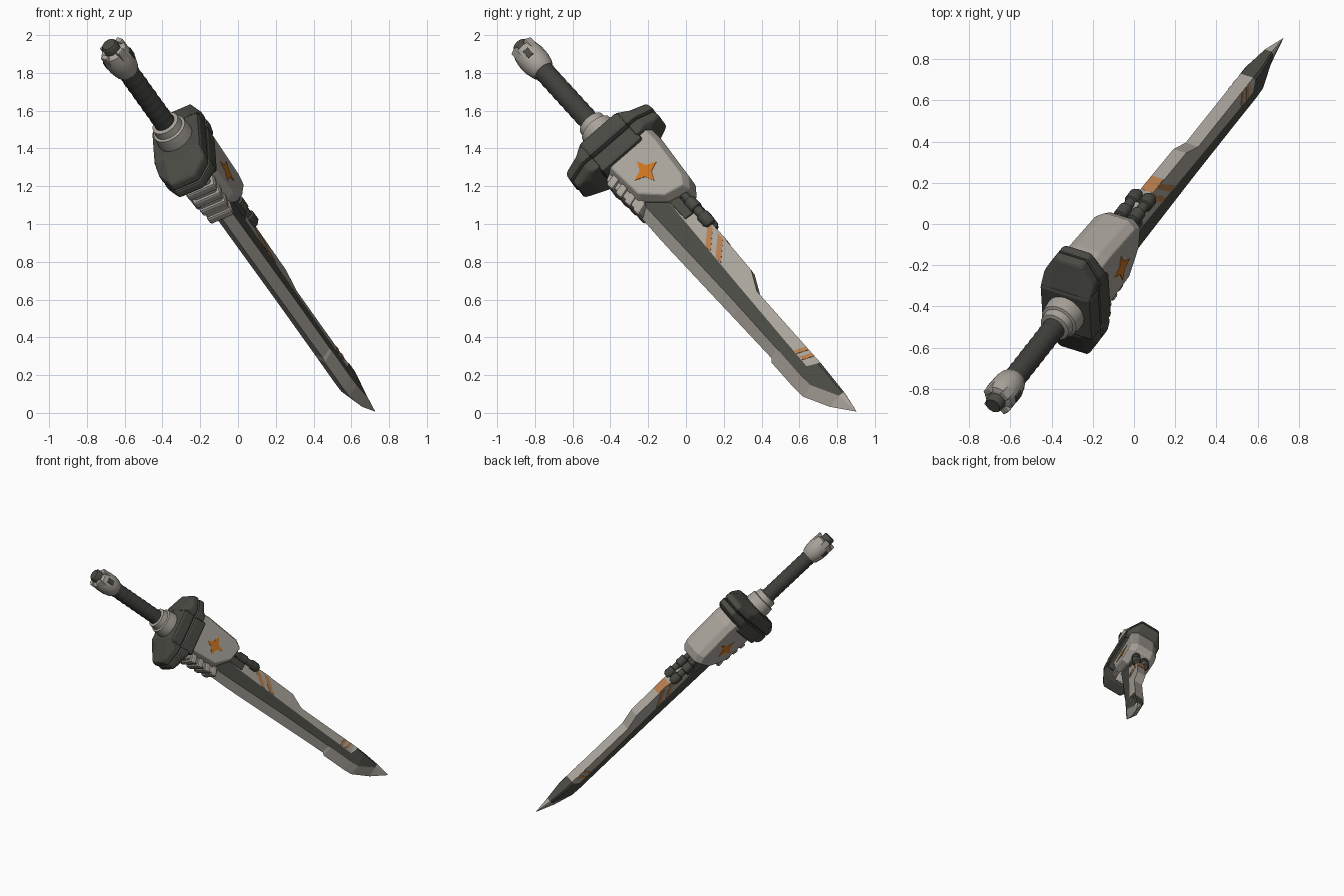
import bpy, bmesh, math
from mathutils import Vector, Matrix

cube = bpy.data.objects.get("Cube")
if cube:
    bpy.data.objects.remove(cube)

# Sword frame: u runs pommel to tip, v towards the spine, n out of the flat
A = Vector((0.469, 0.597, -0.654)).normalized()
W = Vector((-0.048, 0.753, 0.655))
W = (W - A * W.dot(A)).normalized()
N = A.cross(W)
FRAME = Matrix((A, W, N)).transposed().to_4x4()
FRAME.translation = (-0.353, -0.46, 1.488)


def material(name, rgb):
    m = bpy.data.materials.new(name)
    m.use_nodes = True
    m.diffuse_color = (*rgb, 1)
    m.node_tree.nodes["Principled BSDF"].inputs["Base Color"].default_value = (*rgb, 1)
    return m


LIGHT = material("warm_grey", (0.39, 0.36, 0.32))
DARK = material("dark_grey", (0.066, 0.068, 0.056))
GRIP = material("grip_grey", (0.05, 0.05, 0.045))
ORANGE = material("orange", (0.6, 0.17, 0.012))
FADED = material("faded_orange", (0.46, 0.2, 0.07))


def finish(name, bm, mats, bevel=0, smooth=False):
    bmesh.ops.recalc_face_normals(bm, faces=bm.faces)
    bm.transform(FRAME)
    mesh = bpy.data.meshes.new(name)
    bm.to_mesh(mesh)
    bm.free()
    for m in mats:
        mesh.materials.append(m)
    ob = bpy.data.objects.new(name, mesh)
    bpy.context.collection.objects.link(ob)
    if bevel:
        mod = ob.modifiers.new("bevel", "BEVEL")
        mod.width = bevel
        mod.segments = 2
    if smooth:
        bpy.ops.object.select_all(action="DESELECT")
        ob.select_set(True)
        bpy.context.view_layer.objects.active = ob
        bpy.ops.object.shade_smooth_by_angle(angle=math.radians(35))


def loft(bm, rings):
    rows = [[bm.verts.new(p) for p in ring] for ring in rings]
    k = len(rows[0])
    for a, b in zip(rows, rows[1:]):
        for i in range(k):
            bm.faces.new((a[i], a[(i + 1) % k], b[(i + 1) % k], b[i]))
    bm.faces.new(rows[0])
    bm.faces.new(rows[-1])


def slab(name, layers, mat, bevel=0):
    """Loft (u, v) outlines stacked along n."""
    bm = bmesh.new()
    loft(bm, [[(u, v, n) for u, v in pts] for pts, n in layers])
    finish(name, bm, [mat], bevel)


def box(name, u0, u1, v0, v1, half, mat, bevel=0):
    pts = [(u0, v0), (u1, v0), (u1, v1), (u0, v1)]
    slab(name, [(pts, -half), (pts, half)], mat, bevel)


def lathe(name, profile, mat, v=0, n=0, sides=24):
    bm = bmesh.new()
    angles = [math.tau * i / sides for i in range(sides)]
    loft(bm, [[(u, v + r * math.cos(t), n + r * math.sin(t)) for t in angles] for u, r in profile])
    finish(name, bm, [mat], smooth=True)


def plates(name, pts, height, mat):
    """Thin painted plate on both flats; height gives n from v."""
    bm = bmesh.new()
    for side in (1, -1):
        loft(bm, [[(u, v, side * (height(v) + d)) for u, v in pts] for d in (-0.003, 0.002)])
    finish(name, bm, [mat])


# Blade: stations of u, then v of edge, panel bottom, panel top, spine
stations = [
    (0.45, -0.14, -0.088, 0.03, 0.06), (0.72, -0.145, -0.086, 0.015, 0.07),
    (0.80, -0.145, -0.085, 0.012, 0.115), (1.24, -0.14, -0.08, -0.006, 0.10),
    (1.36, -0.138, -0.08, -0.01, 0.046), (1.70, -0.134, -0.082, -0.022, 0.042),
    (1.72, -0.15, -0.082, -0.022, 0.042), (1.90, -0.152, -0.085, -0.028, 0.04),
    (1.93, -0.152, -0.085, 0.025, 0.04), (2.0, -0.148, -0.08, 0.025, 0.036),
    (2.15, -0.08, -0.005, 0.018, 0.028)]
bm = bmesh.new()
rows = []
for u, edge, low, up, spine in stations:
    f = 0.55 if u > 2.1 else 1
    ring = [(edge, 0), (low, 0.045), (up, 0.045), (spine, 0.035), (spine, -0.035), (up, -0.045), (low, -0.045)]
    rows.append([bm.verts.new((u, v, n * f)) for v, n in ring])
for j, (a, b) in enumerate(zip(rows, rows[1:])):
    for i in range(7):
        k = (i + 1) % 7
        face = bm.faces.new((a[i], a[k], b[k], b[i]))
        near_tip = j >= 8 and i in (2, 3, 4)
        face.material_index = 1 if i in (1, 5) or near_tip else 0
tip = bm.verts.new((2.285, 0.008, 0.012))
for i in range(7):
    bm.faces.new((rows[-1][i], rows[-1][(i + 1) % 7], tip))
bm.faces.new(rows[0])
finish("blade", bm, [LIGHT, DARK])


# Painted blade stripes
def blade_height(v):
    return 0.045 - 0.1 * max(v, 0)


for i, u in enumerate((0.855, 0.945)):
    plates(f"blade_stripe_{i}", [(u, 0.1), (u + 0.045, 0.1), (u + 0.15, 0.005), (u + 0.105, 0.005)],
           blade_height, FADED)
box("spine_stripe", 0.9, 1.01, 0.09, 0.112, 0.033, FADED)
for i, u in enumerate((1.78, 1.83)):
    plates(f"tip_stripe_{i}", [(u, -0.02), (u + 0.025, -0.02), (u + 0.05, 0.04), (u + 0.025, 0.04)],
           lambda v: 0.045 - 0.15 * max(v + 0.02, 0), FADED)

# Housing with chamfered flats
outline = [(0.2, -0.12), (0.5, -0.10), (0.62, 0.02), (0.65, 0.15), (0.59, 0.19), (0.3, 0.215), (0.2, 0.21)]
inner = [(0.4 + (u - 0.4) * 0.9, 0.045 + (v - 0.045) * 0.82) for u, v in outline]
slab("housing", [(inner, -0.112), (outline, -0.065), (outline, 0.065), (inner, 0.112)], LIGHT, 0.008)
star = []
for i in range(8):
    r = 0.033 if i % 2 else 0.077
    t = math.tau * i / 8
    star.append((0.42 + r * math.cos(t), 0.036 + r * math.sin(t)))
plates("star_mark", star, lambda v: 0.113, ORANGE)

# Core, light casing and ribs on the cutting edge side
box("blade_socket", 0.2, 0.53, -0.1, 0.1, 0.06, DARK, 0.008)
casing = [(0.24, -0.07), (0.53, -0.07), (0.57, -0.14), (0.28, -0.152)]
slab("rib_casing", [(casing, -0.068), (casing, 0.068)], LIGHT, 0.012)
for i in range(4):
    u = 0.285 + i * 0.07
    pts = [(u, -0.08), (u + 0.05, -0.08), (u + 0.072, -0.16 + i * 0.004), (u + 0.022, -0.165 + i * 0.004)]
    half = 0.086 - i * 0.005
    slab(f"rib_{i}", [(pts, -half), (pts, half)], LIGHT, 0.012)

# Twin pistons by the spine
for side in (1, -1):
    lathe(f"piston_{side}", [(0.58, 0.022), (0.68, 0.022), (0.685, 0.034), (0.75, 0.034),
                             (0.755, 0.026), (0.8, 0.026), (0.805, 0.036), (0.86, 0.036),
                             (0.88, 0.022)], DARK, 0.105, side * 0.036, 16)
box("piston_bracket", 0.6, 0.76, 0.02, 0.08, 0.05, DARK, 0.01)

# Guard: layered centre and flared ends
box("guard_centre", 0.045, 0.15, -0.135, 0.135, 0.14, DARK, 0.02)
box("guard_centre_rear", 0.16, 0.265, -0.138, 0.14, 0.132, DARK, 0.015)
box("guard_core", 0.11, 0.18, -0.25, 0.25, 0.06, GRIP)
front_layer = [(0.045, 0.125), (0.1, 0.285), (0.148, 0.292), (0.148, 0.125)]
rear_layer = [(0.158, 0.125), (0.158, 0.285), (0.205, 0.29), (0.235, 0.21), (0.235, 0.125)]
for end, sign in (("spine", 1), ("edge", -1)):
    for part, pts in (("front", front_layer), ("rear", rear_layer)):
        full = [(u, v * sign) for u, v in pts]
        short = [(u, sign * (0.125 + (v - 0.125) * 0.35)) for u, v in pts]
        slab(f"guard_{end}_{part}", [(short, -0.138), (full, -0.075), (full, 0.075), (short, 0.138)],
             DARK, 0.012)

# Neck collar, grip and pommel
lathe("collar", [(-0.075, 0.06), (-0.07, 0.076), (-0.03, 0.08), (-0.025, 0.094),
                 (0.03, 0.1), (0.055, 0.1)], LIGHT)
grip = [(-0.52, 0.054)]
for i in range(9):
    u = -0.5 + i * 0.05
    grip += [(u, 0.054), (u + 0.022, 0.057), (u + 0.044, 0.054)]
lathe("grip", grip, GRIP)
lathe("pommel", [(-0.49, 0.058), (-0.505, 0.068), (-0.55, 0.079), (-0.61, 0.08),
                 (-0.655, 0.072), (-0.665, 0.05)], LIGHT, sides=16)
lathe("pommel_nub", [(-0.65, 0.045), (-0.7, 0.045), (-0.71, 0.038)], DARK, sides=12)
for i in range(4):
    t = math.tau * (i + 0.5) / 4
    bm = bmesh.new()
    bmesh.ops.create_cube(bm, size=1, matrix=Matrix.Rotation(t, 4, "X")
                          @ Matrix.Translation((-0.635, 0.063, 0)) @ Matrix.Diagonal((0.085, 0.028, 0.045, 1)))
    finish(f"pommel_prong_{i}", bm, [LIGHT], 0.006)
for side in (1, -1):
    bm = bmesh.new()
    bmesh.ops.create_cube(bm, size=1, matrix=Matrix.Translation((-0.595, 0, side * 0.078))
                          @ Matrix.Diagonal((0.05, 0.035, 0.009, 1)))
    finish(f"pommel_inset_{side}", bm, [DARK])
